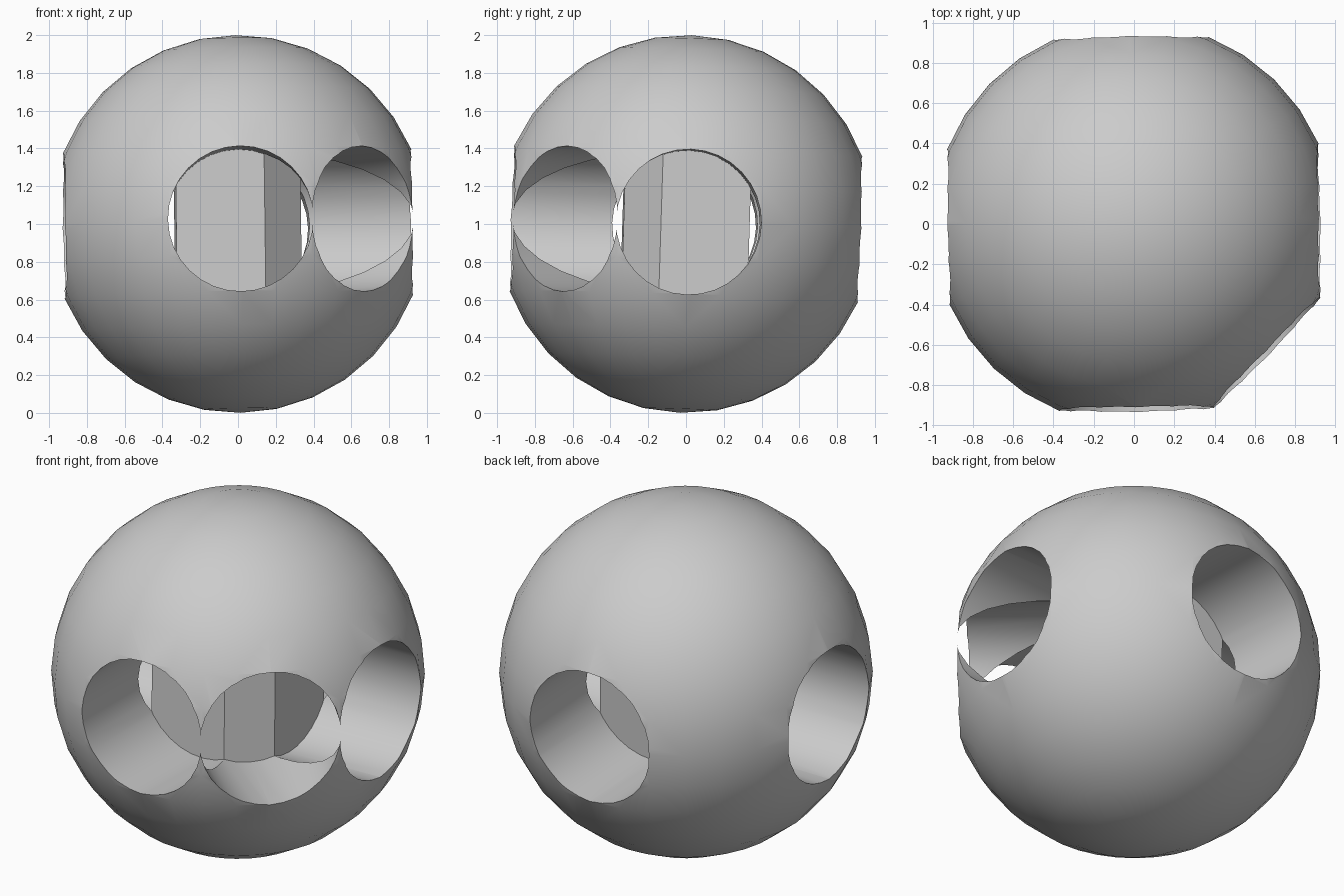
import bpy
from math import radians, sin, cos
from mathutils import Vector

default = bpy.data.objects.get("Cube")
if default:
    bpy.data.objects.remove(default, do_unlink=True)

# Single grey finish
GREY = (0.6, 0.6, 0.6, 1.0)
mat = bpy.data.materials.new("plain grey")
mat.use_nodes = True
mat.diffuse_color = GREY
mat.node_tree.nodes["Principled BSDF"].inputs["Base Color"].default_value = GREY

RADIUS = 1.0
HOLE_RADIUS = 0.385
CORE = 0.332       # distance from the centre where each blind hole stops
HOLE_END = 1.3

# Solid connector ball
bpy.ops.mesh.primitive_uv_sphere_add(segments=32, ring_count=16, radius=RADIUS)
ball = bpy.context.object
ball.name = "connector_ball"
ball.data.materials.append(mat)


def drill(angle):
    """Cut one flat-bottomed horizontal hole in the given compass direction."""
    a = radians(angle)
    mid = (CORE + HOLE_END) / 2
    direction = Vector((cos(a), sin(a), 0))
    bpy.ops.mesh.primitive_cylinder_add(
        vertices=32, radius=HOLE_RADIUS, depth=HOLE_END - CORE,
        location=direction * mid, rotation=(0, radians(90), a))
    cutter = bpy.context.object
    cutter.name = "hole_cutter"
    cutter.hide_render = True
    cutter.data.materials.append(mat)
    bpy.context.view_layer.objects.active = ball
    mod = ball.modifiers.new("hole", 'BOOLEAN')
    mod.operation = 'DIFFERENCE'
    mod.solver = 'EXACT'
    mod.object = cutter
    bpy.ops.object.modifier_apply(modifier=mod.name)
    bpy.data.objects.remove(cutter, do_unlink=True)


# Four holes around the equator and one between front and left
for angle in (0, 90, 180, 270, 315):
    drill(angle)

# Smooth skin and tunnels with crisp rims
bpy.ops.object.select_all(action='DESELECT')
ball.select_set(True)
bpy.context.view_layer.objects.active = ball
bpy.ops.object.shade_smooth_by_angle(angle=radians(30))

# Slight resting tilt
ball.rotation_euler = (radians(-1.8), radians(-0.7), radians(0.9))
ball.location.z = RADIUS
